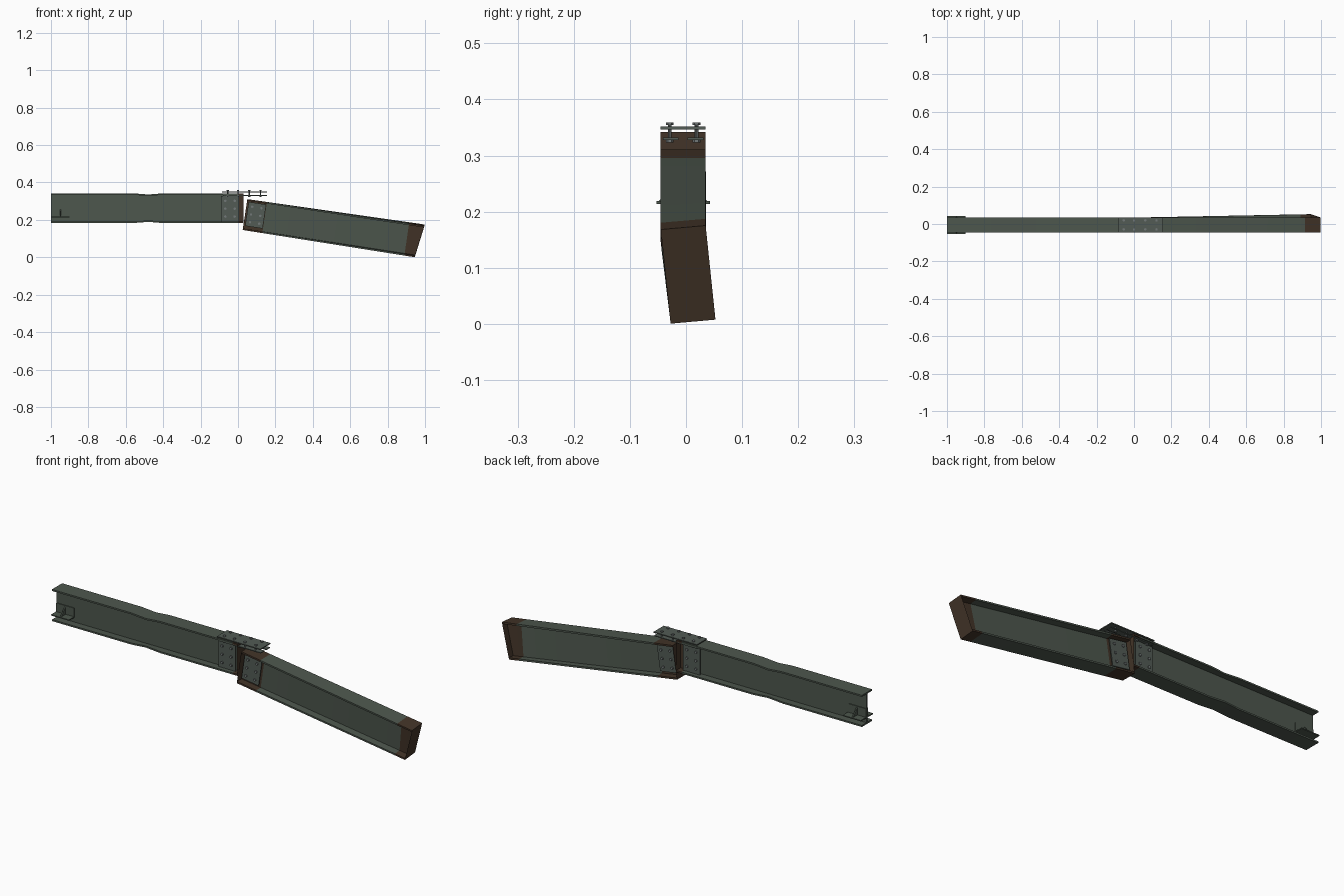
import bpy, bmesh, math
from mathutils import Vector, Matrix

if "Cube" in bpy.data.objects:
    bpy.data.objects.remove(bpy.data.objects["Cube"])


def mat(name, rgb):
    m = bpy.data.materials.new(name)
    m.diffuse_color = (*rgb, 1)
    m.use_nodes = True
    m.node_tree.nodes["Principled BSDF"].inputs["Base Color"].default_value = m.diffuse_color
    return m


GREEN = mat("painted green steel", (0.075, 0.095, 0.075))
RUST = mat("rust brown", (0.055, 0.034, 0.021))
PLATE = mat("plate grey green", (0.085, 0.105, 0.09))
BOLT = mat("bolt grey", (0.17, 0.19, 0.19))
YC = -0.005          # centre line of the straight beam
HW, WT, FT = 0.04, 0.004, 0.05   # half width, half web, flange share of height


def finish(name, bm, mats):
    bmesh.ops.recalc_face_normals(bm, faces=bm.faces[:])
    me = bpy.data.meshes.new(name)
    bm.to_mesh(me)
    bm.free()
    for m in mats:
        me.materials.append(m)
    ob = bpy.data.objects.new(name, me)
    bpy.context.collection.objects.link(ob)
    return ob


def section(bottom, top, roll, dent):
    """Twelve points of an I profile between a bottom and a top centre point."""
    b, t = Vector(bottom), Vector(top)
    half = [(HW, 0), (HW, FT), (WT, FT), (WT, 1 - FT), (HW, 1 - FT), (HW, 1)]
    pts = half + [(-u, v) for u, v in reversed(half)]
    out = []
    for u, v in pts:
        if dent and abs(u) == HW:
            v += dent if v < 0.5 else -dent
        out.append(b.lerp(t, v) + Vector((0, u, u * roll)))
    return out


def beam(name, stations, rusty, capped):
    """Loft the I profile; rusty = span indices in brown, capped = closed torn ends."""
    bm = bmesh.new()
    rings = [[bm.verts.new(p) for p in section(*s)] for s in stations]
    for i in range(len(rings) - 1):
        a, b = rings[i], rings[i + 1]
        for k in range(12):
            n = (k + 1) % 12
            f = bm.faces.new((a[k], a[n], b[n], b[k]))
            f.material_index = int(i in rusty)
    for e in (0, -1):
        r = rings[e]
        # flange and web edges
        for idx in ((0, 1, 2, 9, 10, 11), (2, 3, 8, 9), (3, 4, 5, 6, 7, 8)):
            f = bm.faces.new([r[k] for k in idx])
            f.material_index = int(e in capped)
        # torn end panels on both sides of the web
        if e in capped:
            for idx in ((1, 2, 3, 4), (7, 8, 9, 10)):
                bm.faces.new([r[k] for k in idx]).material_index = 1
    return finish(name, bm, [GREEN, RUST])


def straight(x, dent=0.0):
    return ((x, YC, 0.183), (x, YC, 0.342), 0, dent)


beam("left_beam", [straight(-1), straight(-0.56), straight(-0.48, 0.04), straight(-0.40),
                   straight(0.0), straight(0.03)], {4}, {-1})


# drooping beam, slightly rolled towards its far end
def droop(xb, xt, t):
    zb = 0.146 + (0.004 - 0.146) * (xb - 0.025) / (0.945 - 0.025)
    zt = 0.311 + (0.172 - 0.311) * (xt - 0.05) / (0.995 - 0.05)
    return ((xb, YC + 0.0175 * t, zb), (xt, YC, zt), 0.09 * t, 0)


beam("right_beam", [droop(0.025, 0.05, 0), droop(0.13, 0.155, 0.1),
                    droop(0.89, 0.915, 0.95), droop(0.945, 0.997, 1)], {0, 2}, {0, -1})


def box(name, lo, hi, m, tilt=0.0):
    bm = bmesh.new()
    bmesh.ops.create_cube(bm, size=1)
    lo, hi = Vector(lo), Vector(hi)
    bm.transform(Matrix.Translation((lo + hi) / 2) @ Matrix.Rotation(tilt, 4, 'Y')
                 @ Matrix.Diagonal((*(hi - lo), 1)))
    return finish(name, bm, [m])


def bolts(name, places, axis):
    """Hex heads on both ends of a thin shank; places = (centre, length)."""
    bm = bmesh.new()
    rot = Matrix.Rotation(math.pi / 2, 4, 'X') if axis == 'Y' else Matrix()
    for c, length in places:
        parts = [(0.0035, length, 0, 8), (0.007, 0.005, length / 2 - 0.0025, 6),
                 (0.007, 0.005, -length / 2 + 0.0025, 6)]
        for r, d, off, n in parts:
            bmesh.ops.create_cone(bm, cap_ends=True, segments=n, radius1=r, radius2=r, depth=d,
                                  matrix=Matrix.Translation(c) @ rot @ Matrix.Translation((0, 0, off)))
    return finish(name, bm, [BOLT])


# top splice plate with its under-flange strips
box("top_splice_plate", (-0.085, YC - HW, 0.3465), (0.155, YC + HW, 0.3515), PLATE)
for s, side in ((-1, "front"), (1, "back")):
    ya, yb = sorted((YC + s * 0.008, YC + s * 0.036))
    box(side + "_flange_strip", (-0.08, ya, 0.328), (0.155, yb, 0.332), PLATE)
bolts("top_bolts", [(Vector((x, YC + s * 0.024, 0.341)), 0.036)
                    for x in (-0.055, 0.0, 0.06, 0.12) for s in (-1, 1)], 'Z')

# web splice plates on both sides of both beams
TILT = math.radians(8.5)
for s, side in ((-1, "front"), (1, "back")):
    ya, yb = sorted((YC + s * 0.017, YC + s * 0.021))
    box(side + "_left_web_plate", (-0.09, ya, 0.192), (0.005, yb, 0.327), PLATE)
    box(side + "_right_web_plate", (0.047, ya, 0.16), (0.142, yb, 0.29), PLATE, TILT)

web = []
for dx in (-0.025, 0.025):
    for dz in (-0.042, 0.0, 0.042):
        web.append((Vector((-0.043 + dx, YC, 0.26 + dz)), 0.056))
        off = Matrix.Rotation(TILT, 3, 'Y') @ Vector((dx, 0, dz))
        web.append((Vector((0.0945, YC, 0.225)) + off, 0.056))
bolts("web_bolts", web, 'Y')

# angle brackets with a gusset at the intact end
for s, side in ((-1, "front"), (1, "back")):
    def span(a, b):
        return sorted((YC + s * a, YC + s * b))
    y0, y1 = span(WT, 0.048)
    box(side + "_bracket_shelf", (-1.0, y0, 0.214), (-0.9, y1, 0.219), GREEN)
    y0, y1 = span(WT, 0.008)
    box(side + "_bracket_leg", (-1.0, y0, 0.215), (-0.9, y1, 0.262), GREEN)
    bm = bmesh.new()
    tri = ((WT, 0.217), (0.045, 0.217), (WT, 0.26))
    a, b = [[bm.verts.new((x, YC + s * y, z)) for y, z in tri] for x in (-0.953, -0.947)]
    bm.faces.new(a)
    bm.faces.new(b)
    for k in range(3):
        n = (k + 1) % 3
        bm.faces.new((a[k], a[n], b[n], b[k]))
    finish(side + "_bracket_gusset", bm, [GREEN])

# smooth shading with sharp steel edges
for ob in bpy.context.scene.objects:
    ob.select_set(True)
    bpy.context.view_layer.objects.active = ob
bpy.ops.object.shade_smooth_by_angle(angle=math.radians(35))
